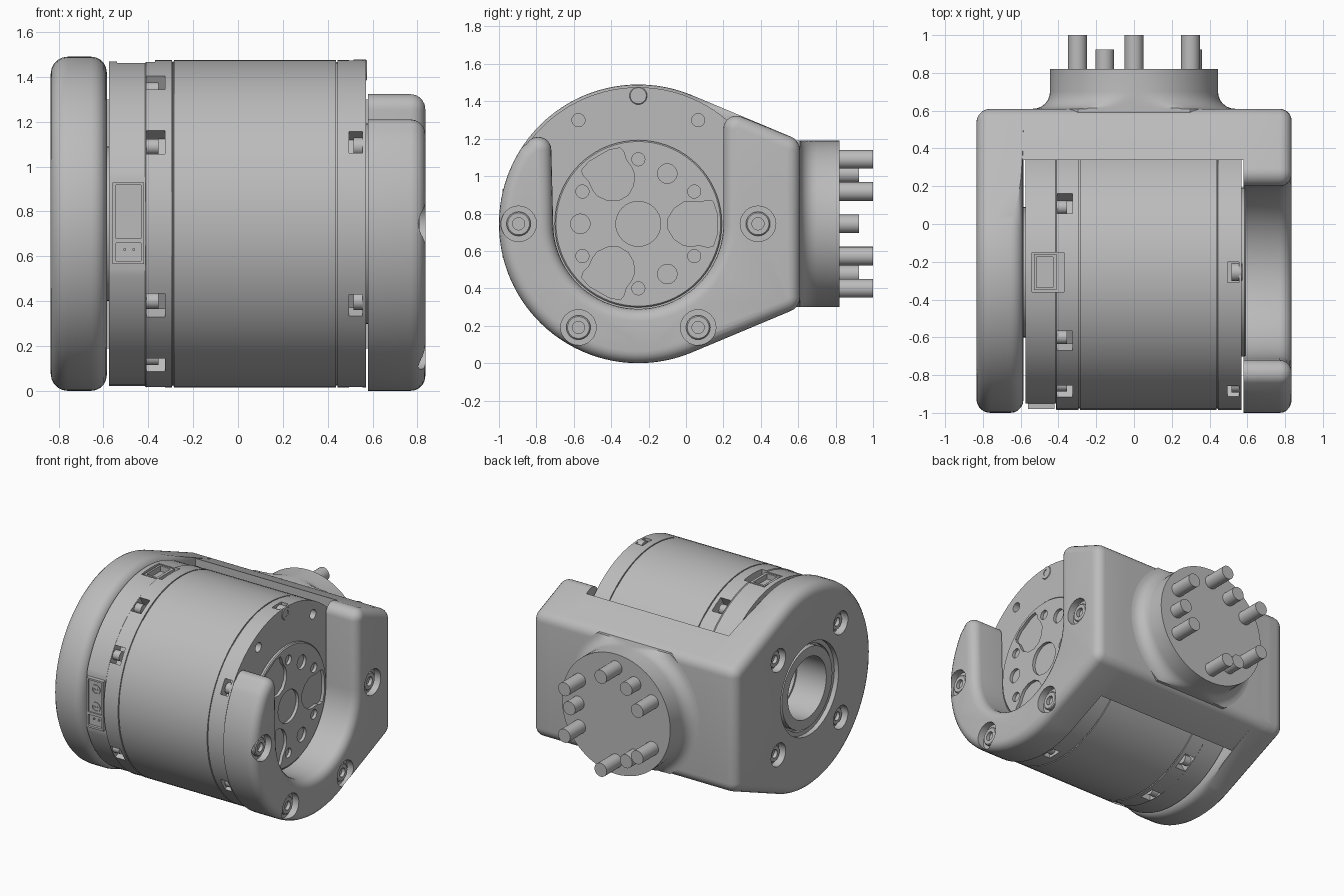
import bpy, bmesh
from math import sin, cos, pi, radians
from mathutils import Matrix, Vector

if "Cube" in bpy.data.objects:
    bpy.data.objects.remove(bpy.data.objects["Cube"])

CY, CZ, R = -0.255, 0.745, 0.745      # motor axis and bracket radius
GREY = (0.5, 0.5, 0.5, 1)
mat = bpy.data.materials.new("machined_grey")
mat.use_nodes = True
mat.diffuse_color = GREY
mat.node_tree.nodes["Principled BSDF"].inputs["Base Color"].default_value = GREY


def arc(y, z, r, a0, a1, n):
    return [(y + r * cos(radians(a0 + (a1 - a0) * i / n)),
             z + r * sin(radians(a0 + (a1 - a0) * i / n))) for i in range(n + 1)]


def polar(r, deg):
    return CY + r * cos(radians(deg)), CZ + r * sin(radians(deg))


def prism(bm, pts, x0, x1, bevels=()):
    """Outline in y,z extruded along x; bevels are (x, width, y limit)."""
    lo = [bm.verts.new((x0, y, z)) for y, z in pts]
    hi = [bm.verts.new((x1, y, z)) for y, z in pts]
    faces = [bm.faces.new(lo[::-1]), bm.faces.new(hi)]
    for i in range(len(pts)):
        j = (i + 1) % len(pts)
        faces.append(bm.faces.new((lo[i], lo[j], hi[j], hi[i])))
    bmesh.ops.recalc_face_normals(bm, faces=faces)
    for x, width, limit in bevels:
        rim = [e for e in bm.edges if all(abs(v.co.x - x) < 1e-4 and v.co.y < limit for v in e.verts)]
        bmesh.ops.bevel(bm, geom=rim, offset=width, segments=5, profile=0.5,
                        affect='EDGES', clamp_overlap=False)


def lathe(bm, profile, c=(CY, CZ), axis='X', n=32, closed=False):
    """Turn (position, radius) pairs about an x or y axis through c."""
    rings = []
    for a, r in profile:
        ring = []
        for i in range(n):
            u, v = c[0] + r * cos(2 * pi * i / n), c[1] + r * sin(2 * pi * i / n)
            ring.append(bm.verts.new((a, u, v) if axis == 'X' else (u, a, v)))
        rings.append(ring)
    pairs = list(zip(rings, rings[1:])) + ([(rings[-1], rings[0])] if closed else [])
    faces = []
    for p, q in pairs:
        for i in range(n):
            j = (i + 1) % n
            faces.append(bm.faces.new((p[i], p[j], q[j], q[i])))
    if not closed:
        faces += [bm.faces.new(rings[0]), bm.faces.new(rings[-1])]
    bmesh.ops.recalc_face_normals(bm, faces=faces)


def rod(bm, a0, a1, r, c, axis='X', n=24):
    lathe(bm, [(a0, r), (a1, r)], c, axis, n)


def box(bm, lo, hi, deg=0):
    """Box from corner to corner, turned about the motor axis."""
    lo, hi = Vector(lo), Vector(hi)
    size = hi - lo
    turn = Matrix.Translation((0, CY, CZ)) @ Matrix.Rotation(radians(deg), 4, 'X')
    bmesh.ops.create_cube(bm, size=1, matrix=turn @ Matrix.Translation((lo + hi) / 2)
                          @ Matrix.Diagonal((*size, 1)))


def finish(name, bm, cutter=None):
    def to_object(label, b):
        mesh = bpy.data.meshes.new(label)
        b.to_mesh(mesh)
        b.free()
        ob = bpy.data.objects.new(label, mesh)
        bpy.context.collection.objects.link(ob)
        mesh.materials.append(mat)
        return ob
    ob = to_object(name, bm)
    bpy.ops.object.select_all(action='DESELECT')
    bpy.context.view_layer.objects.active = ob
    ob.select_set(True)
    if cutter:
        cut = to_object(name + "_cutter", cutter)
        cut.hide_render = True
        mod = ob.modifiers.new("cut", 'BOOLEAN')
        mod.operation, mod.solver, mod.object = 'DIFFERENCE', 'EXACT', cut
        bpy.ops.object.modifier_apply(modifier="cut")
        bpy.data.objects.remove(cut)
    bpy.ops.object.shade_smooth_by_angle(angle=radians(32))


def screw(bm, x, inward, c, r):
    """Socket-head screw whose top is at x."""
    lathe(bm, [(x + inward * 0.06, r), (x + inward * 0.006, r), (x, r * 0.9), (x, r * 0.5),
               (x + inward * 0.03, r * 0.5)], c, n=24)


# Bracket outline pieces
back_low = arc(0.53, 2 * CZ - 1.137, 0.08, -68, 0, 5)
back_high = arc(0.53, 1.137, 0.08, 0, 68, 5)
BACK = 0.33

# Closed side plate with a bearing opening and four screws
plate, cut, screws = bmesh.new(), bmesh.new(), bmesh.new()
prism(plate, arc(CY, CZ, R, 68, 292, 64) + back_low + back_high, -0.835, -0.585,
      [(-0.835, 0.075, 9), (-0.585, 0.07, BACK)])
rod(cut, -0.9, -0.5, 0.34, (CY, CZ), n=48)
for sy in (-1, 1):
    for sz in (-1, 1):
        c = (CY + sy * 0.365, CZ + sz * 0.35)
        rod(cut, -0.9, -0.78, 0.085, c)
        screw(screws, -0.805, 1, c, 0.062)
finish("closed_side_plate", plate, cut)

# Open fork arm with its screws
arm, cut = bmesh.new(), bmesh.new()
prism(arm, back_low + back_high + arc(0.27, 1.253, 0.07, 68, 180, 8) + arc(CY, CZ, 0.455, 0, -180, 40)
      + arc(-0.79, 1.14, 0.07, 0, 150, 10) + arc(CY, CZ, R, 147, 292, 44),
      0.58, 0.835, [(0.835, 0.065, 9)])
for deg in (0, 180, 240, 300):
    rod(cut, 0.785, 0.9, 0.095, polar(0.64, deg))
    screw(screws, 0.81, -1, polar(0.64, deg), 0.065)
finish("fork_arm", arm, cut)
finish("bracket_screws", screws)

# Rear web joining both sides
web = bmesh.new()
slope = (1.333 - 0.376 * 0.34) / 0.927
prism(web, [(0.34, 2 * CZ - slope)] + back_low + back_high + [(0.34, slope)], -0.7, 0.7)
finish("rear_web", web)

# Round flange with a filleted foot, trimmed to the web height
flange = bmesh.new()
foot = [(0.7 - 0.09 * sin(radians(a)), 0.535 - 0.09 * cos(radians(a))) for a in range(0, 91, 15)]
lathe(flange, [(0.82, 0.445)] + foot + [(0.54, 0.535)], (0, CZ), 'Y', 64)
for v in flange.verts:
    v.co.z = min(max(v.co.z, CZ - 0.445), CZ + 0.445)
finish("rear_flange", flange)

# Dowel pins: six long, three short
pins = bmesh.new()
for i in range(6):
    a = radians(30 + 60 * i)
    rod(pins, 0.8, 1.0, 0.05, (0.345 * cos(a), CZ + 0.345 * sin(a)), 'Y')
for deg in (0, 120, 240):
    a = radians(deg)
    rod(pins, 0.8, 0.925, 0.05, (0.31 * cos(a), CZ + 0.31 * sin(a)), 'Y')
finish("flange_pins", pins)

# Motor housing with seam grooves, screw slots and connector recesses
motor, cut, slot_screws = bmesh.new(), bmesh.new(), bmesh.new()
profile = [(-0.575, 0.724), (-0.415, 0.724), (-0.41, 0.73)]
for x in (-0.29, 0.44):
    profile += [(x - 0.004, 0.73), (x - 0.003, 0.722), (x + 0.003, 0.722), (x + 0.004, 0.73)]
lathe(motor, profile + [(0.57, 0.73)], n=96)
rod(cut, -0.7, 0.0, 0.21, (CY, CZ), n=40)
box(cut, (-0.7, -0.9, -0.4), (-0.412, -0.695, 0.4))
box(cut, (-0.54, -0.105, 0.66), (-0.37, 0.105, 0.8))
for deg in range(30, 360, 30):
    if deg not in (90, 180):
        box(cut, (-0.408, 0.65, -0.06), (-0.325, 0.8, 0.06), deg)
        rod(slot_screws, -0.41, -0.355, 0.035, polar(0.688, deg))
for deg in range(30, 360, 60):
    box(cut, (0.495, 0.65, -0.055), (0.555, 0.8, 0.055), deg)
    rod(slot_screws, 0.515, 0.56, 0.04, polar(0.688, deg))
for deg in (60, 120):
    rod(cut, 0.5, 0.7, 0.035, polar(0.64, deg))
screw(slot_screws, 0.575, -1, polar(0.685, 90), 0.048)
finish("motor_housing", motor, cut)
finish("slot_screws", slot_screws)

# Output disc with screw holes, dowel holes and three lobed pockets
disc, cut = bmesh.new(), bmesh.new()
lathe(disc, [(0.45, 0.447), (0.585, 0.447), (0.592, 0.44)], n=72)
rod(cut, 0.47, 0.7, 0.12, (CY, CZ), n=32)
half = [(.16, .03), (.19, .08), (.24, .115), (.28, .12), (.33, .115), (.37, .125), (.40, .12), (.42, .06)]
lobe = [(a, -b) for a, b in half] + half[::-1]
for deg in (0, 120, 240):
    c, s = cos(radians(deg)), sin(radians(deg))
    prism(cut, [(CY + a * c - b * s, CZ + a * s + b * c) for a, b in lobe], 0.48, 0.7)
    rod(cut, 0.5, 0.7, 0.052, polar(0.31, deg + 60))
for deg in range(30, 360, 60):
    rod(cut, 0.52, 0.7, 0.035, polar(0.345, deg))
finish("output_disc", disc, cut)

# Bearing rings in the closed plate
bearing = bmesh.new()
for x, outer, inner in ((-0.80, 0.345, 0.31), (-0.815, 0.295, 0.225)):
    lathe(bearing, [(x, outer), (x, inner), (-0.57, inner), (-0.57, outer)], n=48, closed=True)
lathe(bearing, [(-0.77, 0.312), (-0.77, 0.29), (-0.6, 0.29), (-0.6, 0.312)], n=48, closed=True)
finish("bearing_rings", bearing)

# Front connector panel: frame, two round ports and a small socket
panel, cut = bmesh.new(), bmesh.new()
box(panel, (-0.56, -0.725, -0.18), (-0.42, -0.69, 0.185))
box(cut, (-0.545, -0.8, -0.065), (-0.432, -0.715, 0.172))
box(cut, (-0.545, -0.8, -0.165), (-0.432, -0.705, -0.085))
finish("connector_panel", panel, cut)
ports = bmesh.new()
for z in (0.855, 0.725):
    y = CY - 0.72
    lathe(ports, [(y, 0.036), (y, 0.026), (y + 0.012, 0.026), (y + 0.012, 0.036)],
          (-0.485, z), 'Y', 24, True)
    for dx in (-0.01, 0.01):
        rod(ports, y, y + 0.02, 0.005, (-0.485 + dx, z), 'Y', 8)
for x in (-0.505, -0.465):
    rod(ports, CY - 0.715, CY - 0.69, 0.007, (x, 0.63), 'Y', 8)
finish("connector_ports", ports)

# Top connector socket
socket, cut = bmesh.new(), bmesh.new()
box(socket, (-0.53, -0.095, 0.63), (-0.41, 0.095, 0.715))
box(cut, (-0.515, -0.08, 0.675), (-0.43, 0.08, 0.8))
box(socket, (-0.49, -0.05, 0.62), (-0.46, 0.05, 0.7))
finish("top_socket", socket, cut)
